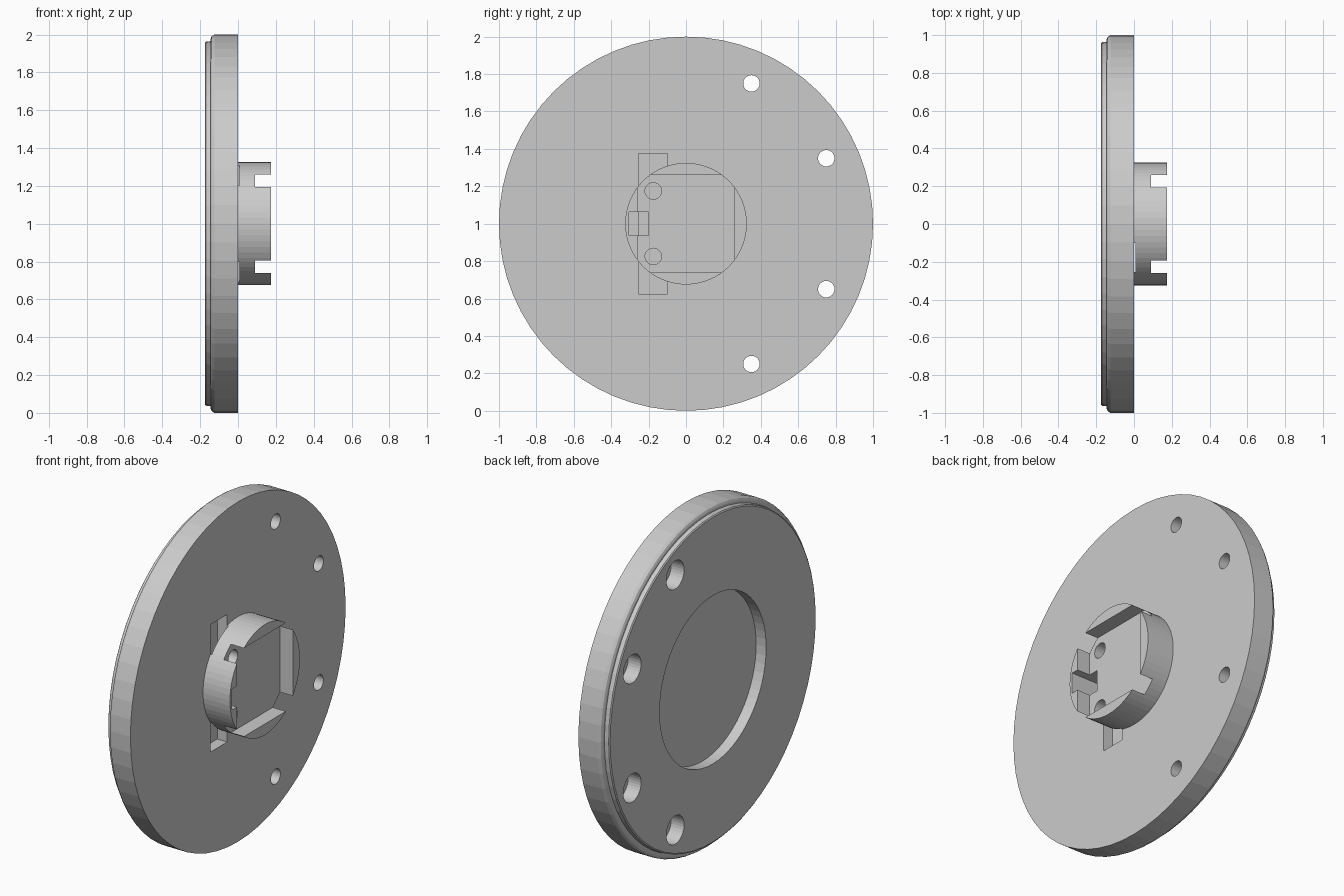
import bpy, bmesh, math
from mathutils import Matrix

if "Cube" in bpy.data.objects:
    bpy.data.objects.remove(bpy.data.objects["Cube"])

CZ = 1.0  # height of the turning axis (parallel to x)


def make_object(name, bm):
    bmesh.ops.recalc_face_normals(bm, faces=bm.faces[:])
    mesh = bpy.data.meshes.new(name)
    bm.to_mesh(mesh)
    bm.free()
    obj = bpy.data.objects.new(name, mesh)
    bpy.context.collection.objects.link(obj)
    return obj


def lathe(name, profile, sides):
    """Turn (x, radius) points about the axis and cap both ends."""
    bm = bmesh.new()
    angles = [2 * math.pi * i / sides for i in range(sides)]
    rings = [[bm.verts.new((x, r * math.cos(a), CZ + r * math.sin(a))) for a in angles]
             for x, r in profile]
    for a, b in zip(rings, rings[1:]):
        for i in range(sides):
            j = (i + 1) % sides
            bm.faces.new((a[i], a[j], b[j], b[i]))
    bm.faces.new(rings[0])
    bm.faces.new(rings[-1])
    return make_object(name, bm)


def box(name, xs, ys, zs):
    bm = bmesh.new()
    size = [b - a for a, b in (xs, ys, zs)]
    mid = [(a + b) / 2 for a, b in (xs, ys, zs)]
    bmesh.ops.create_cube(bm, size=1, matrix=Matrix.Translation(mid) @ Matrix.Diagonal((*size, 1)))
    return make_object(name, bm)


def rod(name, xs, y, z, r, sides=32):
    bm = bmesh.new()
    m = Matrix.Translation(((xs[0] + xs[1]) / 2, y, z)) @ Matrix.Rotation(math.pi / 2, 4, 'Y')
    bmesh.ops.create_cone(bm, cap_ends=True, segments=sides, radius1=r, radius2=r,
                          depth=xs[1] - xs[0], matrix=m)
    return make_object(name, bm)


# Flanged disc with rounded rim, back step, back recess and front collar
disc = lathe("flange_disc", [
    (-0.11, 0.495), (-0.175, 0.495), (-0.175, 0.955), (-0.17, 0.962), (-0.145, 0.965),
    (-0.145, 0.978), (-0.139, 0.991), (-0.125, 1.0), (0, 1.0),
    (0, 0.325), (0.175, 0.325)], 64)

# Square pocket in the collar, cross slot under it, and key notch
cutters = [
    box("pocket_cutter", (0.09, 0.3), (-0.26, 0.26), (CZ - 0.26, CZ + 0.26)),
    box("slot_cutter", (-0.065, 0.008), (-0.255, -0.1), (CZ - 0.375, CZ + 0.375)),
    box("notch_cutter", (0.003, 0.3), (-0.305, -0.2), (CZ - 0.062, CZ + 0.062)),
]

# Holes mirrored above and below the axis
for s in (-1, 1):
    cutters.append(rod("pin_hole_cutter", (-0.02, 0.13), -0.175, CZ + s * 0.175, 0.044))
    for y, dz in ((0.35, 0.75), (0.75, 0.35)):
        z = CZ + s * dz
        cutters.append(rod("bolt_hole_cutter", (-0.3, 0.1), y, z, 0.044))
        cutters.append(rod("counterbore_cutter", (-0.3, -0.09), y, z, 0.083))

for c in cutters:
    c.hide_render = True
    mod = disc.modifiers.new(c.name, 'BOOLEAN')
    mod.operation = 'DIFFERENCE'
    mod.solver = 'EXACT'
    mod.object = c

# Apply the cuts and remove the cutters
bpy.context.view_layer.update()
result = bpy.data.meshes.new_from_object(
    disc.evaluated_get(bpy.context.evaluated_depsgraph_get()))
disc.modifiers.clear()
disc.data = result
for c in cutters:
    bpy.data.objects.remove(c)
